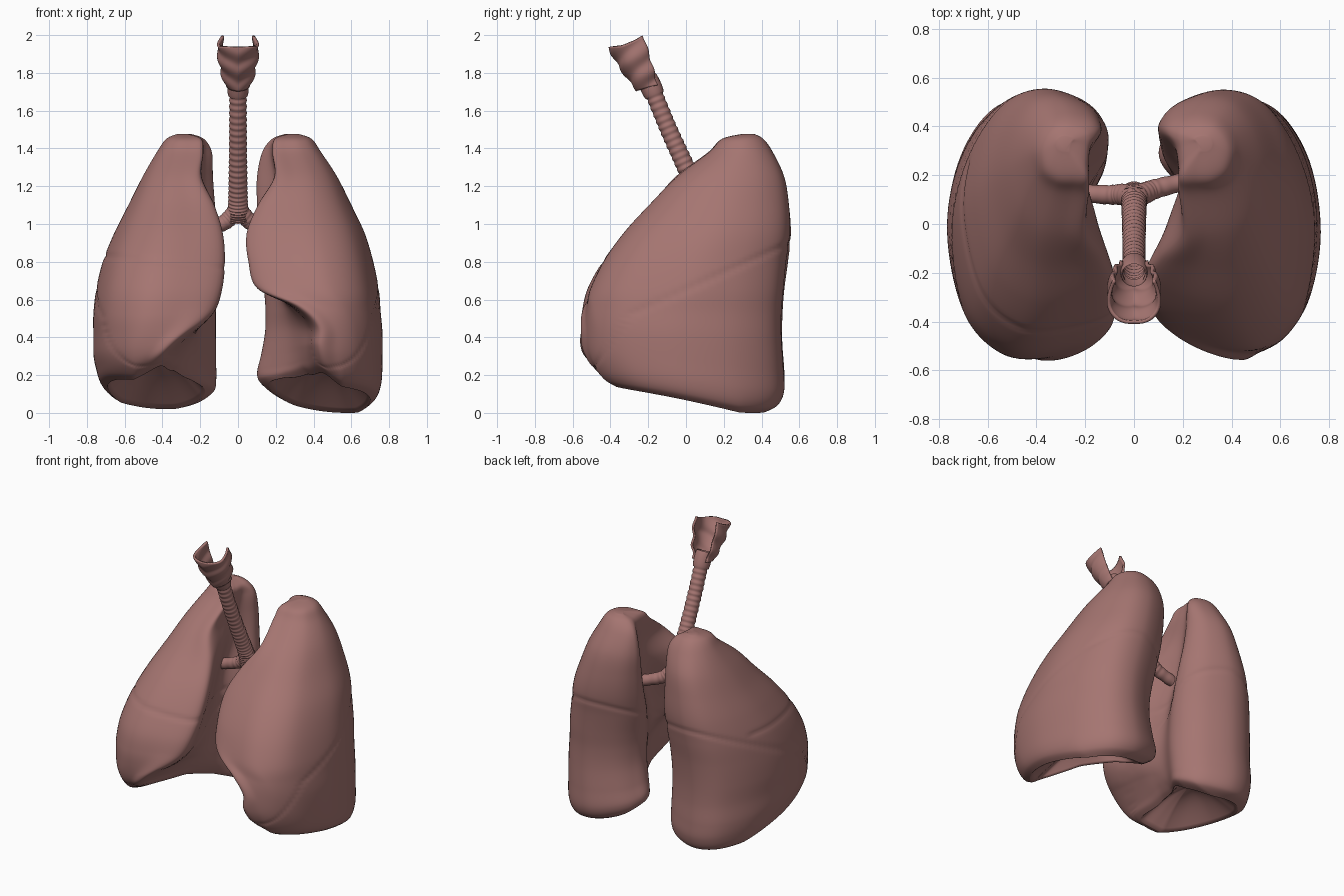
import bpy, bmesh, math
from mathutils import Vector

if "Cube" in bpy.data.objects:
    bpy.data.objects.remove(bpy.data.objects["Cube"])

flesh = bpy.data.materials.new("flesh_pink")
flesh.diffuse_color = (0.376, 0.178, 0.165, 1)
flesh.use_nodes = True
flesh.node_tree.nodes["Principled BSDF"].inputs["Base Color"].default_value = flesh.diffuse_color


def finish(name, bm):
    bmesh.ops.recalc_face_normals(bm, faces=bm.faces)
    me = bpy.data.meshes.new(name)
    bm.to_mesh(me)
    bm.free()
    ob = bpy.data.objects.new(name, me)
    bpy.context.collection.objects.link(ob)
    me.materials.append(flesh)
    for p in me.polygons:
        p.use_smooth = True
    return ob


def loft(name, rings, closed=True, caps=True):
    bm = bmesh.new()
    vs = [[bm.verts.new(p) for p in r] for r in rings]
    n = len(vs[0])
    for a, b in zip(vs, vs[1:]):
        for i in range(n if closed else n - 1):
            j = (i + 1) % n
            bm.faces.new((a[i], a[j], b[j], b[i]))
    if caps:
        bm.faces.new(vs[0])
        bm.faces.new(vs[-1])
    return finish(name, bm)


def spline(pts, sub, closed=False):
    # smooth curve through points of any dimension
    n, out = len(pts), []
    for i in range(n if closed else n - 1):
        idx = [(i + k) % n if closed else min(max(i + k, 0), n - 1) for k in (-1, 0, 1, 2)]
        p = [pts[k] for k in idx]
        for s in range(sub):
            t = s / sub
            out.append(tuple(0.5 * (2 * b + (c - a) * t + (2 * a - 5 * b + 4 * c - d) * t * t
                                    + (3 * b - a - 3 * c + d) * t ** 3) for a, b, c, d in zip(*p)))
    if not closed:
        out.append(tuple(pts[-1]))
    return out


def clamp(v):
    return max(0, min(1, v))


def section(xo, xif, xh, xib, yf, yb):
    # kidney-shaped slice: outer x, front inner x, hilum x, back inner x, front y, back y
    d, w, wb = yb - yf, xo - xif, xo - xib
    xc, ym = xo - .52 * wb, yf + .48 * d

    def outer(x, y_end):
        # rounded chest-wall side
        if x < xc:
            return y_end + 1.0 * (xc - x) ** 2
        return ym + (y_end - ym) * math.sqrt(max(0, 1 - ((x - xc) / (xo - xc)) ** 2.2))

    front = [(xif + k * w, outer(xif + k * w, yf)) for k in (0, .3, .62, .88)]
    back = [(xc + k * (xo - xc), outer(xc + k * (xo - xc), yb)) for k in (.87, .5, 0)]
    return spline(front + [(xo, ym)] + back + [
        (xib + .2 * wb, yb - .05 * d), (xib + .04 * wb, yb - .14 * d), (xib, yb - .26 * d),
        (xh, yf + .55 * d), (.6 * xif + .4 * xh, yf + .3 * d)], 8, True)


def oblique(x, y):
    return .65 + .45 * y - 1.0 * max(0, -y - .3)


def base(x, y, low, xlow, bend):
    # slanted lower border, raised along the inner side
    return (max(low, low + .06 - .21 * y) + bend * (x - xlow) ** 2
            + .17 * clamp((.55 - x) / .3) * clamp((.4 - y) / .5))


def lung(name, rows, side, border, fissures):
    rings = []
    for z, *prm in spline(rows, 10):
        pts = section(*prm)
        cx = sum(p[0] for p in pts) / len(pts)
        cy = sum(p[1] for p in pts) / len(pts)
        ring = []
        for x, y in pts:
            zz = z + base(x, y, *border) * (1 - clamp(z / .75)) ** 2
            off = 0
            for f in fissures:                       # lobe grooves
                off -= .006 * math.exp(-((zz - f(x, y)) / .014) ** 2)
            v = Vector((x - cx, y - cy))
            if v.length > .1:
                v *= 1 + off / v.length
            ring.append((side * (cx + v.x), cy + v.y, zz))
        rings.append(ring)
    # hollow underside following the diaphragm dome
    for k in range(1, 13):
        t = k / 12.5
        ring = []
        for x, y in pts:
            px, py = cx + (x - cx) * (1 - t), cy + (y - cy) * (1 - t)
            ring.append((side * px, py, base(x, y, *border) * (1 - t)
                         + t * base(cx, cy, *border) + .17 * math.sin(t * math.pi / 2)))
        rings.append(ring)
    loft(name, rings)


lung("left_lung", [
    (1.477, .32, .27, .26, .25, .30, .36), (1.45, .39, .20, .19, .18, .19, .41),
    (1.38, .44, .19, .17, .13, .12, .46), (1.25, .525, .20, .19, .105, -.05, .52),
    (1.1, .60, .11, .20, .105, -.195, .545), (.95, .67, .05, .22, .11, -.33, .55),
    (.8, .715, .06, .22, .12, -.435, .53), (.65, .745, .11, .22, .14, -.505, .515),
    (.53, .755, .31, .25, .15, -.53, .505), (.40, .765, .41, .28, .15, -.535, .505),
    (.24, .765, .41, .28, .13, -.53, .515), (.11, .76, .42, .27, .11, -.50, .52),
    (.035, .74, .43, .27, .12, -.46, .49), (0, .70, .45, .30, .17, -.41, .43)],
    1, (0, .58, .5), [oblique])

lung("right_lung", [
    (1.477, .32, .27, .26, .25, .30, .36), (1.45, .38, .20, .19, .18, .19, .41),
    (1.38, .43, .19, .18, .14, .12, .46), (1.25, .505, .20, .19, .135, -.04, .52),
    (1.1, .58, .13, .20, .125, -.18, .545), (.95, .655, .085, .21, .11, -.325, .555),
    (.8, .715, .075, .20, .11, -.44, .54), (.65, .75, .09, .20, .115, -.52, .52),
    (.5, .765, .13, .20, .12, -.55, .51), (.36, .765, .21, .21, .12, -.555, .51),
    (.22, .765, .31, .22, .12, -.545, .52), (.11, .75, .37, .23, .12, -.52, .52),
    (.03, .73, .39, .25, .13, -.47, .49), (0, .69, .41, .28, .18, -.42, .42)],
    -1, (.02, .38, .6), [oblique, lambda x, y: .76 + .1 * x if y < .25 else 9])


def tube(name, path, radius, steps, ridges, depth=.002, n=24):
    # ringed airway along a smooth path
    pts = [Vector(p) for p in spline(path, steps)]
    rings, m = [], len(pts) - 1
    for i, p in enumerate(pts):
        d = (pts[min(i + 1, m)] - pts[max(i - 1, 0)]).normalized()
        ref = Vector((0, 1, 0)) if abs(d.x) > .6 else Vector((1, 0, 0))
        u = (ref - d * ref.dot(d)).normalized()
        w = d.cross(u)
        t = i / m
        r = radius(t) + depth * math.cos(2 * math.pi * ridges * t)
        rings.append([p + (u * math.cos(2 * math.pi * k / n) + w * math.sin(2 * math.pi * k / n)) * r
                      for k in range(n)])
    return loft(name, rings, caps=False)


# windpipe and its two branches
tube("trachea", [(0, -.185, 1.73), (0, -.10, 1.52), (0, .0, 1.3), (0, .085, 1.12), (0, .12, 1.02)],
     lambda t: .045 + .011 * t ** 2, 55, 28)
tube("right_bronchus", [(.012, .10, 1.10), (-.04, .12, 1.035), (-.11, .12, .99), (-.3, .13, .93)],
     lambda t: .05 - .016 * t, 30, 10, .001)
tube("left_bronchus", [(-.012, .10, 1.10), (.04, .125, 1.035), (.11, .15, .985), (.32, .2, .92)],
     lambda t: .05 - .016 * t, 30, 10, .001)

# ring cartilage under the voice box
tube("cricoid_ring", [(0, -.165, 1.68), (0, -.187, 1.73), (0, -.21, 1.78)],
     lambda t: .05 + .008 * math.sin(math.pi * t), 12, 1, .001)

# shield-shaped voice box, open at the back
rows = []
for i in range(31):
    v = i / 30
    row = []
    for k in range(49):
        a = math.radians(-125 + 250 * k / 48)
        s = abs(a) / math.radians(125)
        r = .058 + .046 * v + .010 * math.sin(math.pi * v) + .006 * math.cos(2 * math.pi * (2.4 * v - .9 * s))
        horn = .05 * clamp((s - .5) / .5) ** 1.5 + .01 * s
        z = 1.705 + .232 * v + horn * v ** 2 + .03 * (1 - v) * s
        y = -.195 - .108 * v - r * math.cos(a) * (1 if math.cos(a) > 0 else 1.25)
        row.append((r * math.sin(a), y, z))
    rows.append(row)
shield = loft("larynx_shield", rows, closed=False, caps=False)
mod = shield.modifiers.new("thickness", 'SOLIDIFY')
mod.thickness = .014
mod.offset = 0
